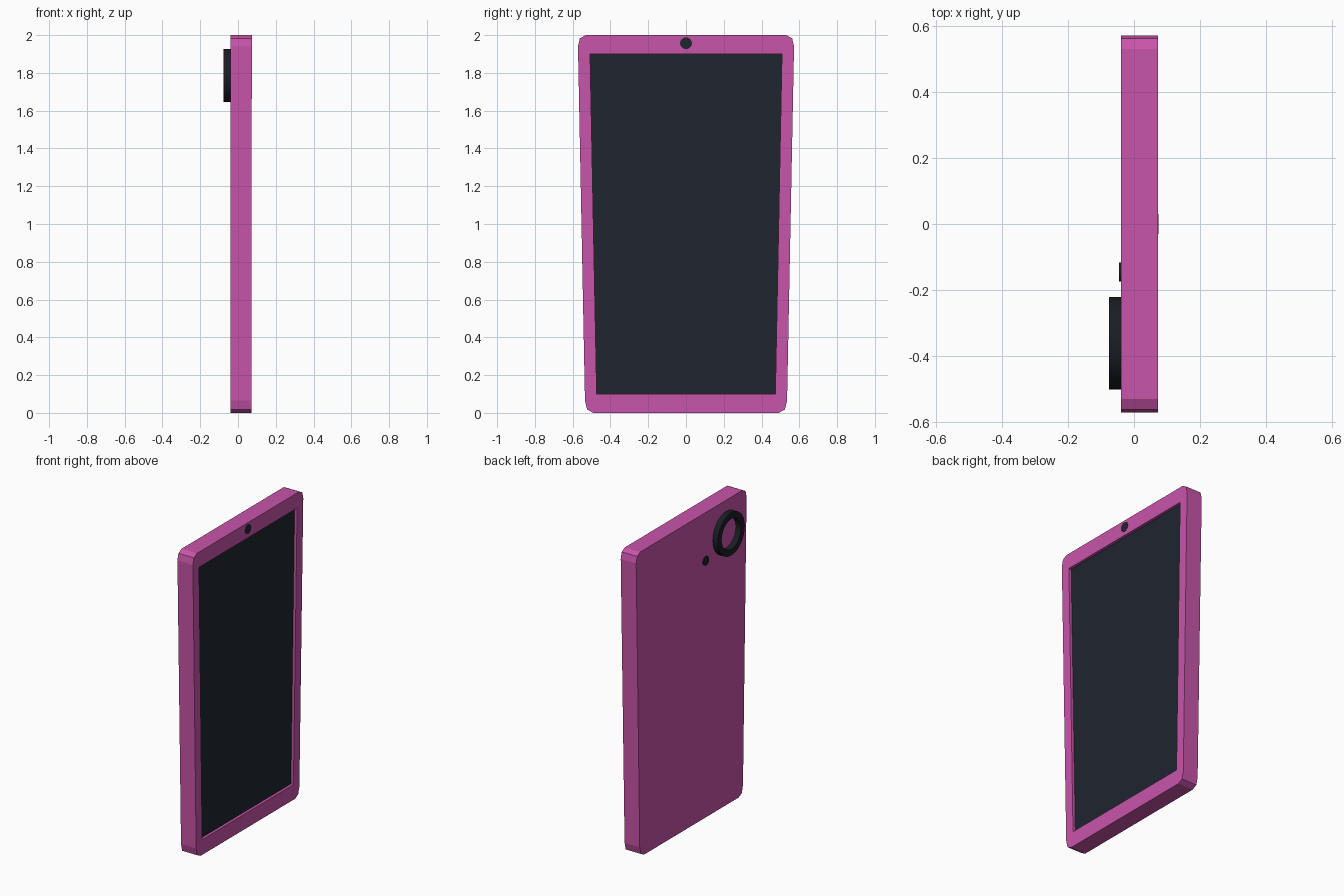
import bpy, bmesh, math
from mathutils import Vector

if "Cube" in bpy.data.objects:
    bpy.data.objects.remove(bpy.data.objects["Cube"])

BACK, DEPTH = -0.039, 0.018


def front(z):
    # front face leans out very slightly towards the top
    return 0.0708 + 0.0012 * z


def material(name, color):
    m = bpy.data.materials.new(name)
    m.diffuse_color = (*color, 1)
    m.use_nodes = True
    m.node_tree.nodes["Principled BSDF"].inputs["Base Color"].default_value = m.diffuse_color
    return m


pink = material("pink", (0.58, 0.09, 0.40))
dark = material("dark", (0.014, 0.018, 0.027))
black = material("black", (0.010, 0.013, 0.018))


def finish(name, bm, mat, smooth=False):
    bmesh.ops.recalc_face_normals(bm, faces=bm.faces)
    me = bpy.data.meshes.new(name)
    bm.to_mesh(me)
    bm.free()
    ob = bpy.data.objects.new(name, me)
    bpy.context.collection.objects.link(ob)
    me.materials.append(mat)
    if smooth:
        bpy.ops.object.select_all(action='DESELECT')
        ob.select_set(True)
        bpy.context.view_layer.objects.active = ob
        bpy.ops.object.shade_smooth_by_angle(angle=math.radians(35))
    return ob


def mirrored(half):
    return half + [(-y, z) for y, z in reversed(half)]


def loop(bm, pts, x):
    return [bm.verts.new((x(z), y, z)) for y, z in pts]


def walls(bm, a, b):
    for i in range(len(a)):
        j = (i + 1) % len(a)
        bm.faces.new((a[i], a[j], b[j], b[i]))


# Body: tapered outline with clipped corners and a recessed screen opening
outline = mirrored([(0.49, 0), (0.523, 0.017), (0.535, 0.065),
                    (0.572, 1.94), (0.562, 1.983), (0.53, 2.0)])
opening = mirrored([(0.473, 0.1), (0.508, 1.9)])
bm = bmesh.new()
rear = loop(bm, outline, lambda z: BACK)
rim = loop(bm, outline, front)
hole = loop(bm, opening, front)
floor = loop(bm, opening, lambda z: front(z) - DEPTH)
walls(bm, rear, rim)
walls(bm, hole, floor)
bm.faces.new(rear)
edges = []
for ring in (rim, hole):
    for i, v in enumerate(ring):
        w = ring[(i + 1) % len(ring)]
        edges.append(bm.edges.get((v, w)))
bmesh.ops.triangle_fill(bm, edges=edges, use_beauty=True, use_dissolve=False,
                        normal=Vector((1, 0, 0)))
finish("body", bm, pink)

# Screen: floor of the recess
bm = bmesh.new()
bm.faces.new(reversed(loop(bm, opening, lambda z: front(z) - DEPTH)))
screen = finish("screen", bm, dark)
if screen.data.polygons[0].normal.x < 0:
    screen.data.flip_normals()


def lathe(name, y, z, profile, mat, closed, n=32):
    # turn a (radius, x) profile around an axis along x
    bm = bmesh.new()
    rings = []
    for r, x in profile:
        rings.append([bm.verts.new((x, y + r * math.cos(2 * math.pi * k / n),
                                    z + r * math.sin(2 * math.pi * k / n)))
                      for k in range(n)])
    for a, b in zip(rings, rings[1:]):
        walls(bm, a, b)
    if closed:
        walls(bm, rings[-1], rings[0])
    else:
        bm.faces.new(rings[0])
        bm.faces.new(rings[-1])
    finish(name, bm, mat, True)


# Rear camera ring, flash and front camera
lathe("camera_ring", -0.361, 1.787,
      [(0.14, BACK), (0.14, -0.076), (0.10, -0.076), (0.10, BACK)], black, True)
lathe("flash", -0.146, 1.685, [(0.029, BACK), (0.029, -0.045)], black, False)
lathe("front_camera", 0, 1.957, [(0.031, 0.068), (0.031, 0.0745)], dark, False)
